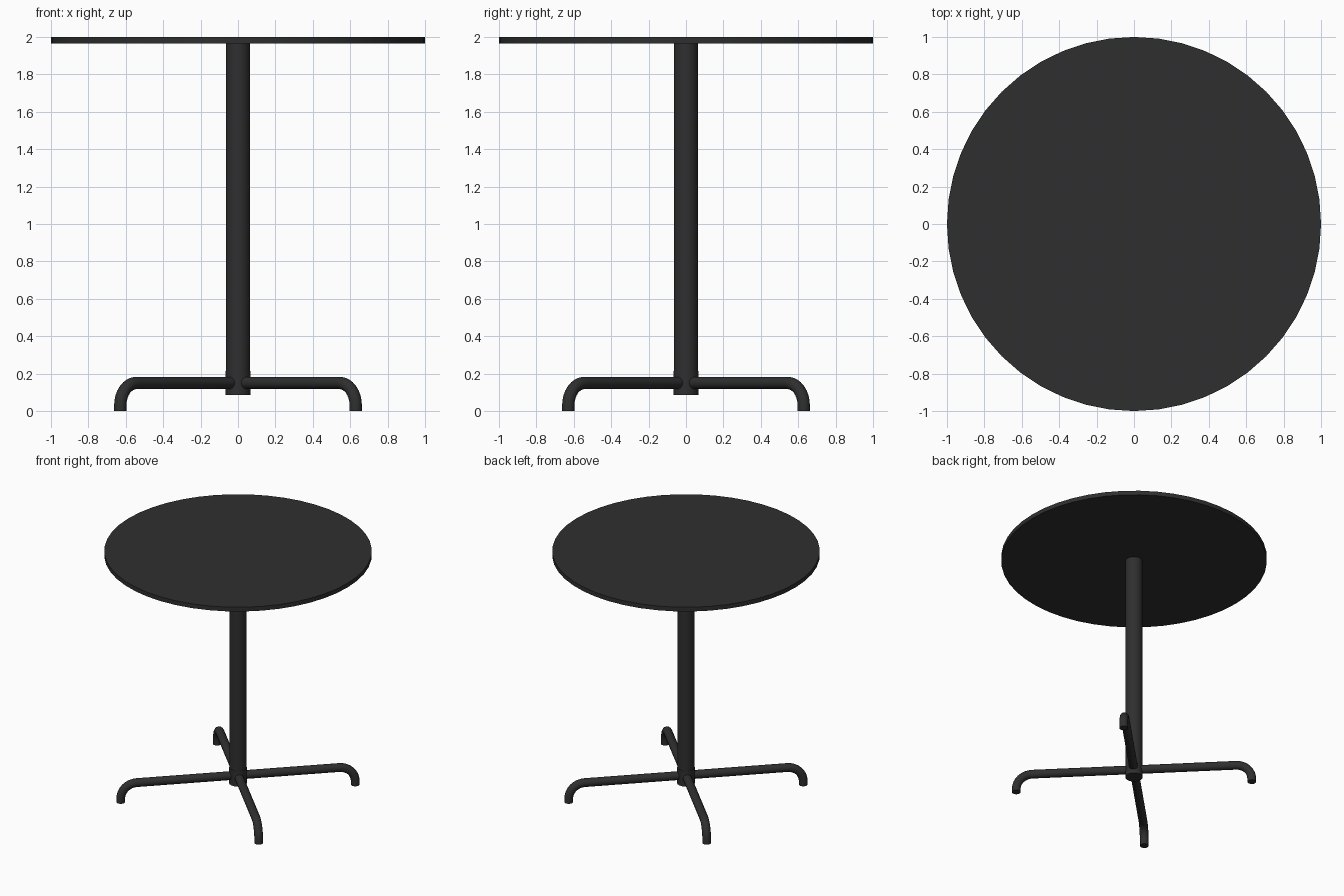
import bpy
from math import sin, cos, pi, radians

cube = bpy.data.objects.get("Cube")
if cube:
    bpy.data.objects.remove(cube, do_unlink=True)

# Single dark finish for the whole table
black = bpy.data.materials.new("charcoal_black")
black.use_nodes = True
COLOUR = (0.028, 0.028, 0.028, 1)
black.diffuse_color = COLOUR
shader = next(n for n in black.node_tree.nodes if n.type == 'BSDF_PRINCIPLED')
shader.inputs["Base Color"].default_value = COLOUR
shader.inputs["Roughness"].default_value = 0.6


def finish(obj):
    obj.data.materials.clear()
    obj.data.materials.append(black)
    bpy.ops.object.select_all(action='DESELECT')
    obj.select_set(True)
    bpy.context.view_layer.objects.active = obj
    bpy.ops.object.shade_smooth_by_angle(angle=radians(40))


def cylinder(name, radius, bottom, top, sides):
    bpy.ops.mesh.primitive_cylinder_add(
        vertices=sides, radius=radius, depth=top - bottom,
        location=(0, 0, (bottom + top) / 2))
    obj = bpy.context.object
    obj.name = name
    finish(obj)


def leg(name, angle, reach=0.89, height=0.15, bend=0.12, steps=8):
    # Side profile: straight out from the hub, then a quarter bend to the floor
    path = [(0.02, height)]
    for i in range(steps + 1):
        a = pi / 2 * i / steps
        path.append((reach - bend + bend * sin(a), height - bend + bend * cos(a)))
    path.append((reach, 0))

    curve = bpy.data.curves.new(name, 'CURVE')
    curve.dimensions = '3D'
    curve.bevel_depth = 0.033
    curve.bevel_resolution = 6
    curve.use_fill_caps = True
    spline = curve.splines.new('POLY')
    spline.points.add(len(path) - 1)
    for point, (r, z) in zip(spline.points, path):
        point.co = (r * cos(angle), r * sin(angle), z, 1)

    obj = bpy.data.objects.new(name, curve)
    bpy.context.collection.objects.link(obj)
    bpy.ops.object.select_all(action='DESELECT')
    obj.select_set(True)
    bpy.context.view_layer.objects.active = obj
    bpy.ops.object.convert(target='MESH')
    finish(bpy.context.object)


# Round top, column and hub
cylinder("table_top", 1.0, 1.965, 2.0, 48)
cylinder("column", 0.065, 0.215, 1.965, 32)
cylinder("leg_hub", 0.066, 0.085, 0.215, 32)

# Four bent tube legs on the diagonals
for i, corner in enumerate(("back_left", "back_right", "front_right", "front_left")):
    leg(corner + "_leg", pi / 4 + i * pi / 2)
